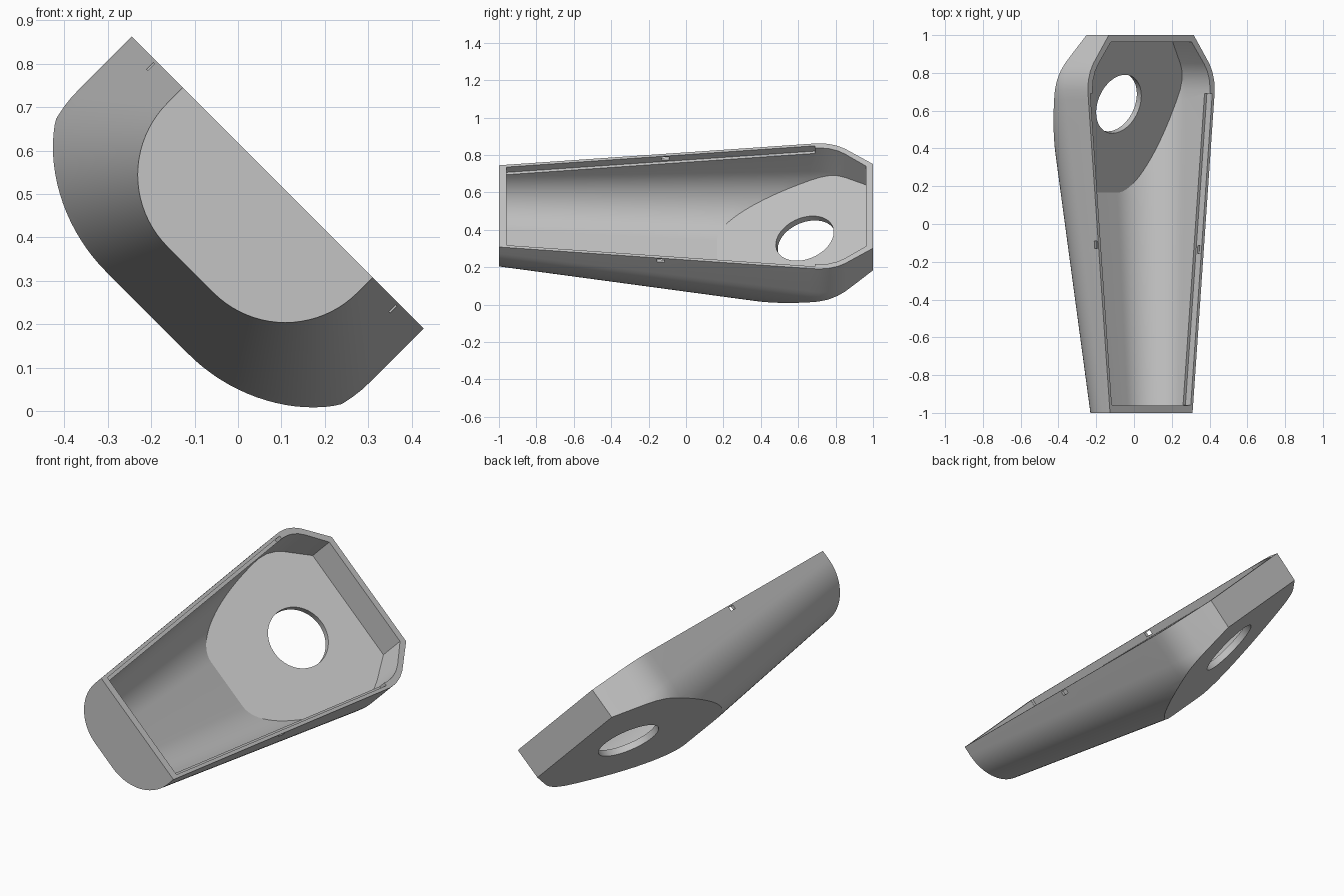
import bpy, bmesh, math
from mathutils import Matrix, Vector

cube = bpy.data.objects.get("Cube")
if cube:
    bpy.data.objects.remove(cube, do_unlink=True)

# The shell is built with its rim on local z = 0, then tilted about y
PLACE = Matrix.Translation((0.0915, 0, 0.5265)) @ Matrix.Rotation(math.radians(45), 4, 'Y')
WALL = 0.035
SLOPE = 0.31
FLOOR_POINT = Vector((0, 0.72, -0.254))
FLOOR_NORMAL = Vector((0, SLOPE, -1)).normalized()
OUTLINE = [(-1, .309), (.66, .471), (.71, .475), (.76, .471), (.81, .456), (.85, .434), (1, .318)]

grey = bpy.data.materials.new("plain grey")
grey.use_nodes = True
grey.diffuse_color = (0.55, 0.55, 0.55, 1)
grey.node_tree.nodes["Principled BSDF"].inputs["Base Color"].default_value = grey.diffuse_color


def half_width(y, inset=0):
    """Half width of the rim at y, moved inward square to the edge."""
    for (y0, w0), (y1, w1) in zip(OUTLINE, OUTLINE[1:]):
        if y <= y1:
            break
    k = (w1 - w0) / (y1 - y0)
    return w0 + k * (y - y0) - inset * math.sqrt(1 + k * k)


def make_object(name, bm):
    bmesh.ops.recalc_face_normals(bm, faces=bm.faces)
    mesh = bpy.data.meshes.new(name)
    bm.to_mesh(mesh)
    bm.free()
    mesh.transform(PLACE)
    mesh.materials.append(grey)
    obj = bpy.data.objects.new(name, mesh)
    bpy.context.collection.objects.link(obj)
    return obj


def loft(bm, rings):
    rows = [[bm.verts.new(p) for p in ring] for ring in rings]
    for a, b in zip(rows, rows[1:]):
        for i in range(len(a)):
            j = (i + 1) % len(a)
            bm.faces.new((a[i], a[j], b[j], b[i]))
    bm.faces.new(rows[0])
    bm.faces.new(rows[-1])


def hull(name, inset, top):
    """Tapered trough with rounded bottom corners, sliced by the sloping floor."""
    end = 1 - (inset and 0.037)
    start = -1 + (inset and 0.04)
    stations = [start + (0.66 - start) * i / 12 for i in range(12)]
    stations += [y for y, w in OUTLINE[1:-1]] + [end]
    rings = []
    for y in stations:
        w = half_width(y, inset)
        depth = 0.284 + 0.12 * (y + 1) - inset
        r = min(0.234 + 0.046 * (y + 1) - inset, w - 0.03)
        side = [(w, top)]
        for i in range(21):
            a = math.pi / 2 * i / 20
            side.append((w - r + r * math.cos(a), r - depth - r * math.sin(a)))
        section = side + [(-x, z) for x, z in reversed(side)]
        rings.append([(x, y, z) for x, z in section])
    bm = bmesh.new()
    loft(bm, rings)
    cut = bmesh.ops.bisect_plane(bm, geom=bm.verts[:] + bm.edges[:] + bm.faces[:],
                                 plane_co=FLOOR_POINT - FLOOR_NORMAL * inset,
                                 plane_no=FLOOR_NORMAL, clear_outer=True)
    edges = [e for e in cut["geom_cut"] if isinstance(e, bmesh.types.BMEdge)]
    bmesh.ops.edgeloop_fill(bm, edges=edges)
    return make_object(name, bm)


def subtract(target, cutter):
    cutter.hide_render = True
    mod = target.modifiers.new("cut", 'BOOLEAN')
    mod.operation = 'DIFFERENCE'
    mod.solver = 'EXACT'
    mod.object = cutter
    bpy.context.view_layer.objects.active = target
    bpy.ops.object.modifier_apply(modifier=mod.name)
    bpy.data.objects.remove(cutter, do_unlink=True)


# Hollow shell
shell = hull("shell", 0, 0)
subtract(shell, hull("cavity_cutter", WALL, 0.06))

# Stepped ledge inside both long rims
bm = bmesh.new()
rings = []
for y in (-0.959, 0.66, 0.69):
    w = half_width(y, WALL / 2)
    rings.append([(w, y, 0.05), (w, y, -0.04), (-w, y, -0.04), (-w, y, 0.05)])
loft(bm, rings)
subtract(shell, make_object("ledge_cutter", bm))

# Round hole square to the sloping floor
bm = bmesh.new()
bmesh.ops.create_cone(bm, cap_ends=True, segments=64, radius1=0.162, radius2=0.162, depth=0.2,
                      matrix=Matrix.Translation((0, 0.64, -0.26))
                      @ Matrix.Rotation(math.atan(SLOPE), 4, 'X'))
subtract(shell, make_object("hole_cutter", bm))

# Small slots through the side walls
for side, y in ((-1, -0.11), (1, -0.135)):
    bm = bmesh.new()
    bmesh.ops.create_cube(bm, size=1, matrix=Matrix.Translation((side * 0.395, y, -0.0185))
                          @ Matrix.Diagonal((0.1, 0.04, 0.022, 1)))
    subtract(shell, make_object("slot_cutter", bm))

bpy.ops.object.select_all(action='DESELECT')
shell.select_set(True)
bpy.context.view_layer.objects.active = shell
bpy.ops.object.shade_smooth_by_angle(angle=math.radians(20))
